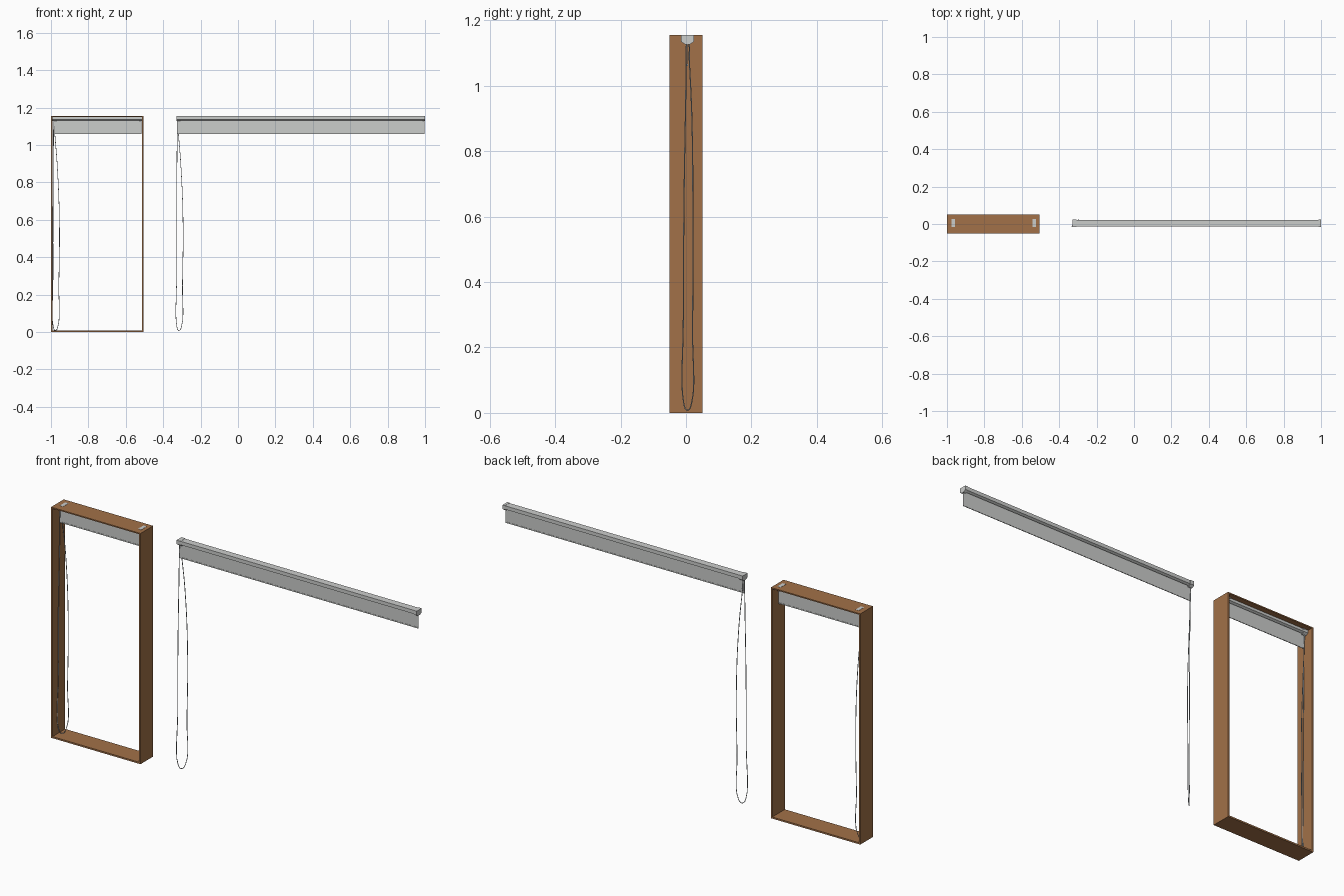
import bpy, bmesh, math

if "Cube" in bpy.data.objects:
    bpy.data.objects.remove(bpy.data.objects["Cube"])


def material(name, rgb):
    m = bpy.data.materials.new(name)
    m.diffuse_color = (*rgb, 1)
    m.use_nodes = True
    m.node_tree.nodes["Principled BSDF"].inputs["Base Color"].default_value = m.diffuse_color
    return m


WOOD = material("brown wood", (0.36, 0.165, 0.065))
GREY = material("light grey", (0.60, 0.61, 0.60))
CHAIN = material("chain grey", (0.50, 0.53, 0.55))


def prism(name, profile, x0, x1, mat):
    """Extrude a (y, z) outline along x."""
    bm = bmesh.new()
    face = bm.faces.new([bm.verts.new((x0, y, z)) for y, z in profile])
    ext = bmesh.ops.extrude_face_region(bm, geom=[face])
    verts = [g for g in ext["geom"] if isinstance(g, bmesh.types.BMVert)]
    bmesh.ops.translate(bm, verts=verts, vec=(x1 - x0, 0, 0))
    bmesh.ops.recalc_face_normals(bm, faces=bm.faces)
    me = bpy.data.meshes.new(name)
    bm.to_mesh(me)
    bm.free()
    me.materials.append(mat)
    ob = bpy.data.objects.new(name, me)
    bpy.context.collection.objects.link(ob)
    return ob


def box(name, x, y, z, mat):
    return prism(name, [(y[0], z[0]), (y[1], z[0]), (y[1], z[1]), (y[0], z[1])], x[0], x[1], mat)


def chain_loop(name, x):
    """Hanging pull-cord loop, starting at the end cap."""
    pts = [(0.004, 0.003, 1.132), (0.002, -0.001, 0.95), (0.0, -0.006, 0.65),
           (0.0, -0.008, 0.3), (0.001, -0.007, 0.03), (0.012, 0.004, 0.008),
           (0.026, 0.017, 0.03), (0.031, 0.020, 0.25), (0.034, 0.021, 0.6),
           (0.022, 0.018, 0.9), (0.008, 0.010, 1.08), (0.005, 0.007, 1.132)]
    cu = bpy.data.curves.new(name, "CURVE")
    cu.dimensions = "3D"
    cu.bevel_depth = 0.0017
    cu.bevel_resolution = 1
    cu.resolution_u = 6
    sp = cu.splines.new("BEZIER")
    sp.bezier_points.add(len(pts) - 1)
    for bp, (px, py, pz) in zip(sp.bezier_points, pts):
        bp.co = (x + px, py, pz)
        bp.handle_left_type = bp.handle_right_type = "AUTO"
    sp.use_cyclic_u = True
    cu.materials.append(CHAIN)
    bpy.context.collection.objects.link(bpy.data.objects.new(name, cu))


def blind(tag, x0, x1, top):
    yc = 0.0045
    # open-bottomed head rail: outer outline, then back along the inside
    half = [(0.006, 1.130), (0.0175, 1.136), (0.0175, top - 0.001)]
    inner = [(0.0155, top - 0.003), (0.0155, 1.1375), (0.006, 1.132)]
    rail = ([(yc + y, z) for y, z in half] + [(yc - y, z) for y, z in half[::-1]]
            + [(yc - y, z) for y, z in inner[::-1]] + [(yc + y, z) for y, z in inner])
    prism(tag + "_head_rail", rail, x0 + 0.004, x1 - 0.004, GREY)
    # solid end caps, wider on the chain side
    cap = [(yc - 0.0195, top), (yc - 0.0195, 1.135), (yc - 0.008, 1.127),
           (yc + 0.008, 1.127), (yc + 0.0195, 1.135), (yc + 0.0195, top)]
    prism(tag + "_chain_end_cap", cap, x0, x0 + 0.022, GREY)
    prism(tag + "_far_end_cap", cap, x1 - 0.014, x1, GREY)
    # roller tube, fabric and bottom bar
    tube = [(yc + 0.008 * math.cos(a * math.pi / 8), 1.142 + 0.008 * math.sin(a * math.pi / 8))
            for a in range(16)]
    prism(tag + "_roller", tube, x0 + 0.01, x1 - 0.01, GREY)
    box(tag + "_fabric", (x0 + 0.004, x1 - 0.003), (0.003, 0.005), (1.06, 1.142), GREY)
    box(tag + "_bottom_bar", (x0 + 0.006, x1 - 0.005), (0.002, 0.006), (1.061, 1.066), GREY)
    chain_loop(tag + "_pull_chain", x0 + 0.002)


# window frame
L, R, T, H, D = -1.0, -0.505, 0.008, 1.155, 0.05
box("frame_left", (L, L + T), (-D, D), (0, H), WOOD)
box("frame_right", (R - T, R), (-D, D), (0, H), WOOD)
box("frame_sill", (L + T, R - T), (-D, D), (0, T), WOOD)
box("frame_top", (L + T, R - T), (-D, D), (H - 0.006, H), WOOD)

# bracket plates showing through the frame top
for side, x in (("left", -0.966), ("right", -0.533)):
    box("bracket_" + side, (x - 0.009, x + 0.009), (-0.017, 0.026), (1.146, 1.156), GREY)

blind("framed_blind", L + T + 0.001, R - T - 0.001, 1.150)
blind("wide_blind", -0.33, 1.0, 1.155)
